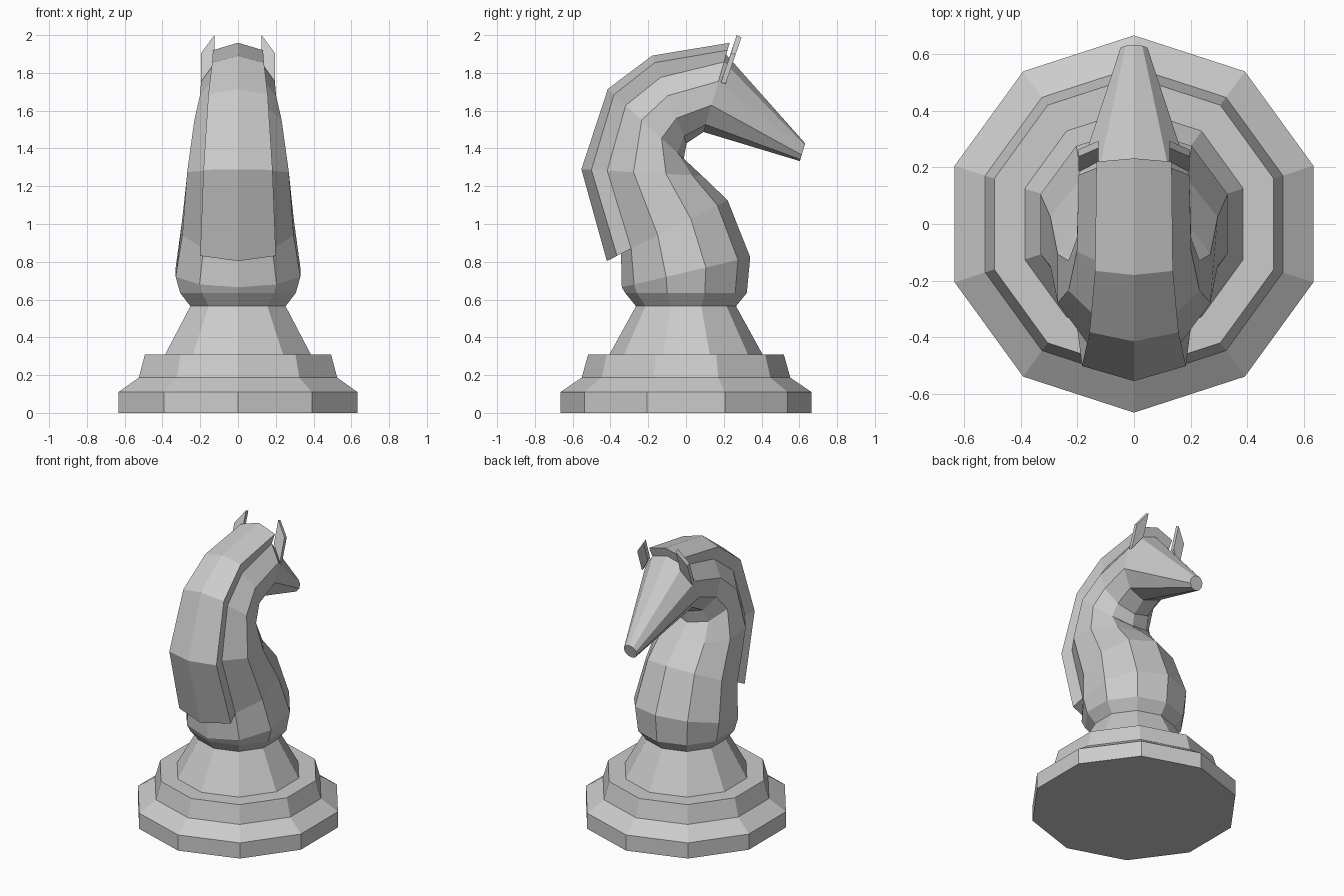
import bpy, bmesh, math
from mathutils import Vector

cube = bpy.data.objects.get("Cube")
if cube:
    bpy.data.objects.remove(cube, do_unlink=True)

SIDES = 10

stone = bpy.data.materials.new("pale_grey")
stone.use_nodes = True
stone.diffuse_color = (0.6, 0.6, 0.6, 1)
stone.node_tree.nodes["Principled BSDF"].inputs["Base Color"].default_value = (0.6, 0.6, 0.6, 1)


def loft(name, rings):
    """Skin closed rings of points into one capped, flat-shaded solid."""
    bm = bmesh.new()
    loops = [[bm.verts.new(p) for p in ring] for ring in rings]
    n = len(loops[0])
    for a, b in zip(loops, loops[1:]):
        for i in range(n):
            j = (i + 1) % n
            bm.faces.new((a[i], a[j], b[j], b[i]))
    bm.faces.new(loops[0][::-1])
    bm.faces.new(loops[-1])
    bmesh.ops.recalc_face_normals(bm, faces=bm.faces)
    mesh = bpy.data.meshes.new(name)
    bm.to_mesh(mesh)
    bm.free()
    mesh.materials.append(stone)
    obj = bpy.data.objects.new(name, mesh)
    bpy.context.collection.objects.link(obj)
    return obj


def section(cy, cz, dy, dz, rx):
    """Tilted oval ring; (dy, dz) points from its centre to the throat side."""
    pts = []
    for i in range(SIDES):
        a = math.tau * i / SIDES
        u = math.cos(a)
        pts.append(Vector((rx * math.sin(a), cy + u * dy, cz + u * dz)))
    return pts


# Stepped base
profile = [(0.665, 0), (0.665, 0.11), (0.552, 0.187), (0.518, 0.31),
           (0.405, 0.31), (0.265, 0.565)]
loft("base", [section(0, z, r, 0, r) for r, z in profile])

# Neck and head: centre y, centre z, throat direction y, z, half width
spine = [
    (0, 0.565, 0.265, 0, 0.265),
    (0, 0.635, 0.322, 0, 0.322),
    (0, 0.745, 0.34, 0.08, 0.347),
    (-0.062, 0.984, 0.282, 0.142, 0.31),
    (-0.192, 1.27, 0.278, -0.015, 0.283),
    (-0.182, 1.502, 0.17, -0.156, 0.243),
    (-0.073, 1.62, 0.076, -0.193, 0.212),
    (0.153, 1.692, -0.06, -0.205, 0.205),
    (0.617, 1.38, -0.014, -0.047, 0.05),
]
loft("neck_and_head", [section(*s) for s in spine])

# Mane: the three rearmost points of each neck ring, thickened outwards
mane = []
for cy, cz, dy, dz, rx in spine[3:8]:
    ring = section(cy, cz, dy, dz, rx)
    back = [ring[k] for k in (4, 5, 6)]
    thick = 0.065 if dy < 0 else 0.084
    out = Vector((0, -dy, -dz)).normalized() * thick
    outer = [Vector((p.x * 1.1, p.y, p.z)) + out for p in back]
    mane.append(back + outer[::-1])
loft("mane", mane)

# Ears: leaning diamond plates
for side, name in ((1, "left_ear"), (-1, "right_ear")):
    outline = [(0.195, 1.75), (0.195, 1.905), (0.125, 1.995), (0.125, 1.85)]
    rear = [Vector((side * x, 0.185 + (z - 1.75) * 0.34, z)) for x, z in outline]
    front = [p + Vector((0, 0.025, -0.008)) for p in rear]
    rear[2].z = 2.0
    loft(name, [rear, front])
